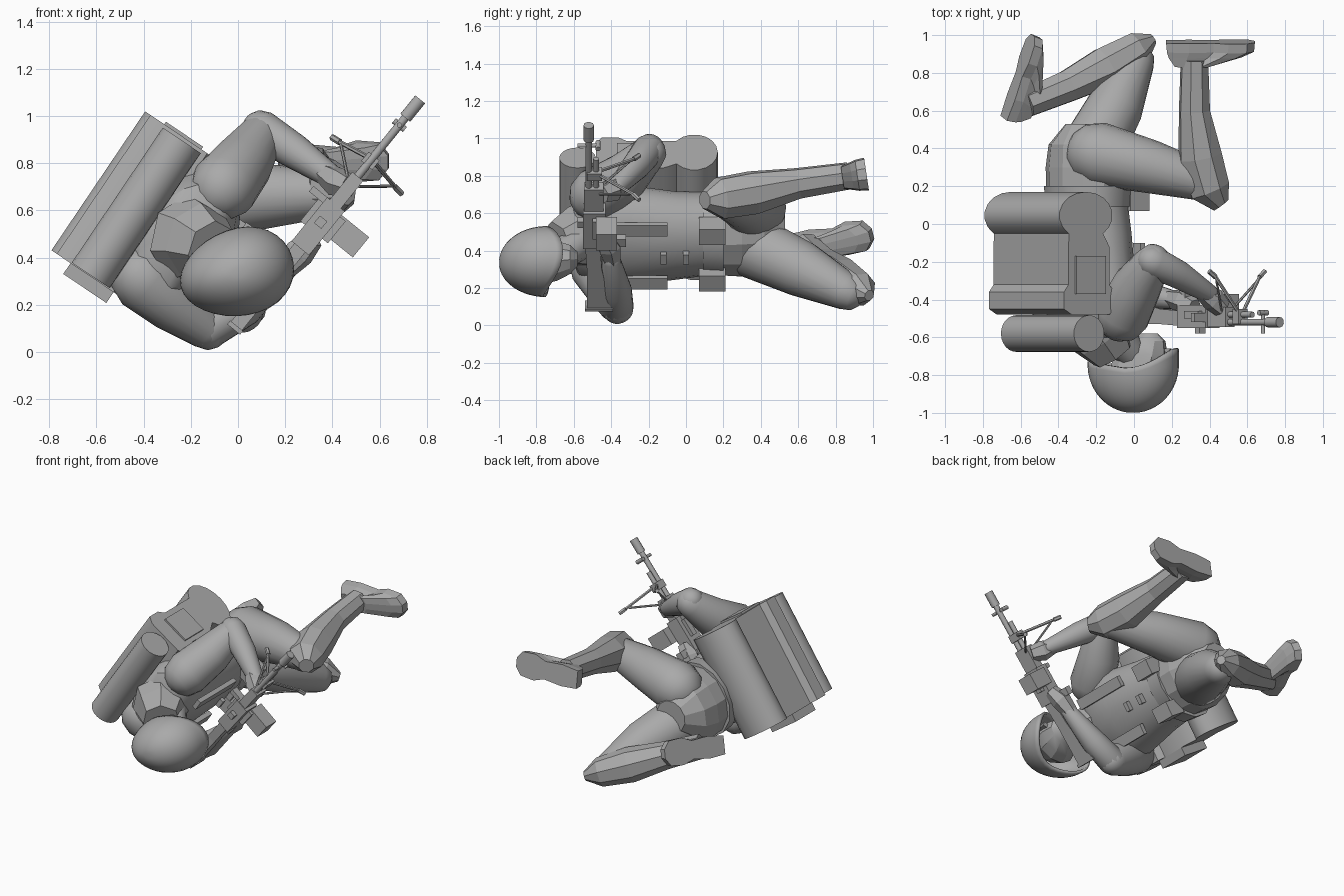
import bpy, bmesh
from math import sin, cos, pi, radians
from mathutils import Vector as V, Matrix

if "Cube" in bpy.data.objects:
    bpy.data.objects.remove(bpy.data.objects["Cube"])

grey = bpy.data.materials.new("plain_grey")
grey.use_nodes = True
grey.diffuse_color = (0.4, 0.4, 0.4, 1)
grey.node_tree.nodes["Principled BSDF"].inputs["Base Color"].default_value = (0.4, 0.4, 0.4, 1)

# Frames: columns are the local axes
ACROSS, BACK, UPY = V((.56, 0, .83)).normalized(), V((-.83, 0, .56)).normalized(), V((0, 1, 0))
MID = V((-.08, 0, .38))
GUN_O, GUN_D, GUN_N = V((.35, 0, .55)), V((.63, 0, .777)).normalized(), V((.777, 0, -.63)).normalized()


def body(u, b, y):
    return MID + ACROSS * u + BACK * b + UPY * y


def gun(t, n, y):
    return GUN_O + GUN_D * t + GUN_N * n + UPY * y


def finish(name, bm, angle=40):
    bmesh.ops.recalc_face_normals(bm, faces=bm.faces[:])
    me = bpy.data.meshes.new(name)
    bm.to_mesh(me)
    bm.free()
    me.materials.append(grey)
    ob = bpy.data.objects.new(name, me)
    bpy.context.collection.objects.link(ob)
    if angle:
        bpy.ops.object.select_all(action='DESELECT')
        ob.select_set(True)
        bpy.context.view_layer.objects.active = ob
        bpy.ops.object.shade_smooth_by_angle(angle=radians(angle))
    return ob


def loft(name, rings, angle=40, caps=True):
    """Skin a list of point rings."""
    bm = bmesh.new()
    rows = [[bm.verts.new(p) for p in r] for r in rings]
    n = len(rows[0])
    for a, b in zip(rows, rows[1:]):
        for i in range(n):
            j = (i + 1) % n
            bm.faces.new((a[i], a[j], b[j], b[i]))
    if caps:
        bm.faces.new(rows[0])
        bm.faces.new(rows[-1])
    return finish(name, bm, angle)


def ring(c, a, b, n):
    return [c + a * cos(2 * pi * (i + .5) / n) + b * sin(2 * pi * (i + .5) / n) for i in range(n)]


def tube(name, pts, radii, n=20, round_ends=True, angle=40):
    """Tapered limb through points, with domed ends if wanted."""
    pts, radii = [V(p) for p in pts], list(radii)
    if round_ends:
        for end in (0, -1):
            d = (pts[0] - pts[1]) if end == 0 else (pts[-1] - pts[-2])
            d.normalize()
            p, r = pts[end], radii[end]
            for k in (35, 62, 82):
                q, s = p + d * r * sin(radians(k)), r * cos(radians(k))
                at = 0 if end == 0 else len(pts)
                pts.insert(at, q)
                radii.insert(at, s)
    rings, a = [], None
    for i, p in enumerate(pts):
        t = (pts[min(i + 1, len(pts) - 1)] - pts[max(i - 1, 0)]).normalized()
        if a is None:
            a = t.orthogonal()
        a = (a - t * a.dot(t)).normalized()
        rings.append(ring(p, a * radii[i], t.cross(a) * radii[i], n))
    return loft(name, rings, angle)


def box(name, frame, lo, hi):
    x, y, z = zip(lo, hi)
    return loft(name, [[frame(a, b, c) for a, b in
                        ((x[0], y[0]), (x[1], y[0]), (x[1], y[1]), (x[0], y[1]))] for c in z], 0)


# Torso, belt and pelvis: ellipses across the body (y, half width, half depth, back offset)
def trunk(name, rows, n, angle):
    loft(name, [ring(body(0, o, y), ACROSS * w, BACK * d, n) for y, w, d, o in rows], angle)


trunk("torso", [(-.62, .12, .1, .18), (-.57, .25, .15, .19), (-.48, .31, .19, .19), (-.3, .29, .21, .18),
                (-.05, .25, .2, .18), (.15, .23, .2, .2)], 20, 30)
trunk("belt", [(.09, .25, .215, .2), (.2, .26, .225, .2)], 14, 30)
trunk("pelvis", [(.17, .24, .21, .2), (.3, .25, .21, .2), (.42, .22, .19, .21), (.53, .11, .11, .21)], 12, 0)
for y in (-.12, 0):
    box("vest_toggle", body, (-.03, -.05, y - .015), (.03, .0, y + .015))
for s in (-1, 1):
    box("shoulder_strap", body, (s * .17 - .035, -.03, -.5), (s * .17 + .035, .0, -.1))
    box("belt_pouch", body, (s * .15 - .05, -.06, .07), (s * .15 + .05, .06, .21))

# Backpack: lobed side profile extruded across the back
lobe = [(.45 + .17 * cos(radians(a)), .045 + .125 * sin(radians(a))) for a in range(-50, 231, 20)]
side = lobe + [(.30, -.12), (.30, -.32), (.27, -.36), (.27, -.45), (.30, -.48),
               (.54, -.48), (.59, -.45), (.59, -.36), (.56, -.32), (.56, -.12)]
loft("backpack", [[body(u, b, y) for b, y in side] for u in (-.355, .355)], 35)
tube("bedroll", [body(-.35, .42, -.58), body(.34, .42, -.58)], [.097, .097], 24, False)
box("side_pocket_right", body, (-.41, .3, -.38), (-.35, .52, -.16))
box("side_pocket_left", body, (.35, .33, -.37), (.368, .52, -.17))

# Neck, collar and head
tube("neck", [(-.16, -.5, .48), (.0, -.7, .36)], [.09, .085], 10)
tube("collar", [(-.22, -.53, .48), (-.17, -.6, .47), (-.11, -.69, .44)], [.19, .165, .12], 7, False, 0)
FWD, SIDE = V((.97, 0, .25)).normalized(), V((-.25, 0, .97)).normalized()
face_rows = [(-.85, .1, .08, 0), (-.76, .15, .12, 0), (-.69, .14, .11, .02), (-.62, .1, .08, .05), (-.58, .05, .04, .06)]
loft("head", [ring(V((.02, y, .34)) + FWD * o, FWD * a, SIDE * b, 10) for y, a, b, o in face_rows], 25)
nose = V((.17, -.69, .38))
loft("nose", [ring(nose + UPY * h, FWD * r, SIDE * r * .6, 4) for h, r in ((-.05, .012), (.03, .035))], 0)

# Helmet: open dome with a dipping brim at the front
rows = []
for i in range(1, 15):
    row = []
    for k in range(32):
        az = 2 * pi * k / 32
        top = radians(86 + 24 * max(0, cos(az)) ** 2 + 8 * max(0, -cos(az)))
        phi = top * i / 14
        r = sin(min(phi, pi / 2))
        narrow = .185 * (1 + .12 * cos(az))
        row.append(V((-.005, -.745, .335)) + FWD * .245 * r * cos(az) + SIDE * narrow * r * sin(az)
                   - UPY * .255 * cos(phi))
    rows.append(row)
helmet = loft("helmet", rows, 40, False)
bm = bmesh.new()
bm.from_mesh(helmet.data)
bm.edges.ensure_lookup_table()
bmesh.ops.holes_fill(bm, edges=[e for e in bm.edges if e.is_boundary and e.verts[0].co.y < -.95])
bmesh.ops.recalc_face_normals(bm, faces=bm.faces[:])
bm.to_mesh(helmet.data)
bm.free()
shell = helmet.modifiers.new("shell", 'SOLIDIFY')
shell.thickness = .018

# Arms
tube("left_upper_arm", [(-.06, -.48, .7), (.02, -.32, .8), (.1, -.2, .92)], [.145, .13, .095])
tube("left_forearm", [(.1, -.2, .94), (.24, -.27, .85), (.4, -.37, .74)], [.085, .075, .05])
tube("left_hand", [(.36, -.36, .76), (.42, -.4, .72), (.47, -.45, .7)], [.045, .065, .05], 6, False, 0)
tube("right_upper_arm", [(-.4, -.48, .31), (-.27, -.42, .2), (-.13, -.37, .1)], [.14, .12, .092])
tube("right_forearm", [(-.13, -.37, .1), (.03, -.37, .19), (.2, -.4, .35)], [.09, .08, .05])
tube("right_hand", [(.18, -.39, .33), (.26, -.41, .42), (.32, -.44, .48)], [.045, .065, .045], 6, False, 0)

# Legs
tube("left_thigh", [(-.19, .37, .63), (.1, .3, .66), (.38, .22, .67)], [.17, .14, .1])
tube("left_shin", [(.46, .1, .67), (.4, .18, .68), (.35, .36, .71), (.32, .6, .76), (.32, .87, .8)],
     [.05, .115, .12, .085, .075], 8, False, 0)
tube("right_thigh", [(-.24, .36, .42), (-.1, .62, .3), (.01, .86, .18)], [.17, .15, .1])
tube("right_shin", [(.1, .98, .16), (.02, .93, .19), (-.15, .83, .25), (-.35, .73, .33), (-.57, .64, .42)],
     [.03, .095, .115, .09, .08], 8, False, 0)

# Boots: sole outline lofted up to a narrow instep
outline = [(0, .3), (0, -.3), (.12, -.36), (.25, -.3), (.33, -.44), (.43, -.4), (.47, -.15),
           (.47, .15), (.43, .4), (.33, .44), (.25, .3), (.12, .36)]


def boot(name, heel, toe, up):
    heel, toe, up = V(heel), V(toe).normalized(), V(up)
    up = (up - toe * up.dot(toe)).normalized()
    lat = toe.cross(up)
    rings = []
    for h, l0, l1, w in ((0, 0, 1, .2), (.05, .01, .99, .19), (.08, .03, .85, .17), (.13, .1, .5, .14)):
        rings.append([heel + toe * (.47 * l0 + a * (l1 - l0)) + lat * b * w + up * h for a, b in outline])
    loft(name, rings, 0)


boot("left_boot", (.17, .965, .81), (1, 0, 0), (0, -1, -.15))
boot("right_boot", (-.69, .56, .43), (.15, .43, .06), (.9, -.3, -.35))


# Machine gun
def rod(name, a, b, r, n=10):
    tube(name, [gun(*a), gun(*b)], [r, r], n, False)


rod("barrel", (.1, 0, -.52), (.6, 0, -.52), .018)
rod("flash_hider", (.57, 0, -.52), (.67, 0, -.52), .028)
rod("gas_tube", (.12, 0, -.48), (.44, 0, -.48), .016)
rod("front_sight", (.53, 0, -.58), (.53, 0, -.46), .011)
rod("sight_bar", (.53, -.03, -.47), (.53, .03, -.47), .014)
box("receiver", gun, (-.14, -.045, -.55), (.1, .05, -.43))
box("handguard", gun, (.08, -.03, -.545), (.25, .03, -.44))
box("rear_sight", gun, (-.02, -.02, -.58), (.02, .02, -.54))
box("ammo_box", gun, (-.03, .05, -.48), (.08, .2, -.37))
box("feed_tray", gun, (-.05, -.07, -.5), (.07, .08, -.46))
box("carry_handle", gun, (.07, -.12, -.52), (.1, -.03, -.47))
box("pistol_grip", gun, (-.15, -.022, -.44), (-.1, .022, -.32))
stock = [(-.12, -.54), (-.12, -.46), (-.3, -.45), (-.57, -.4), (-.57, -.53), (-.3, -.53)]
loft("stock", [[gun(t, n, y) for t, y in stock] for n in (-.03, .03)], 0)
box("butt_plate", gun, (-.585, -.035, -.54), (-.565, .035, -.39))
for s in (-1, 1):
    rod("bipod_leg", (.34, s * .02, -.46), (.315, s * .15, -.28), .01, 6)
    rod("bipod_foot", (.315, s * .15, -.28), (.31, s * .19, -.25), .014, 6)
    rod("bipod_brace", (.22, s * .03, -.46), (.31, s * .14, -.3), .007, 6)
box("bipod_mount", gun, (.31, -.03, -.53), (.36, .03, -.45))
